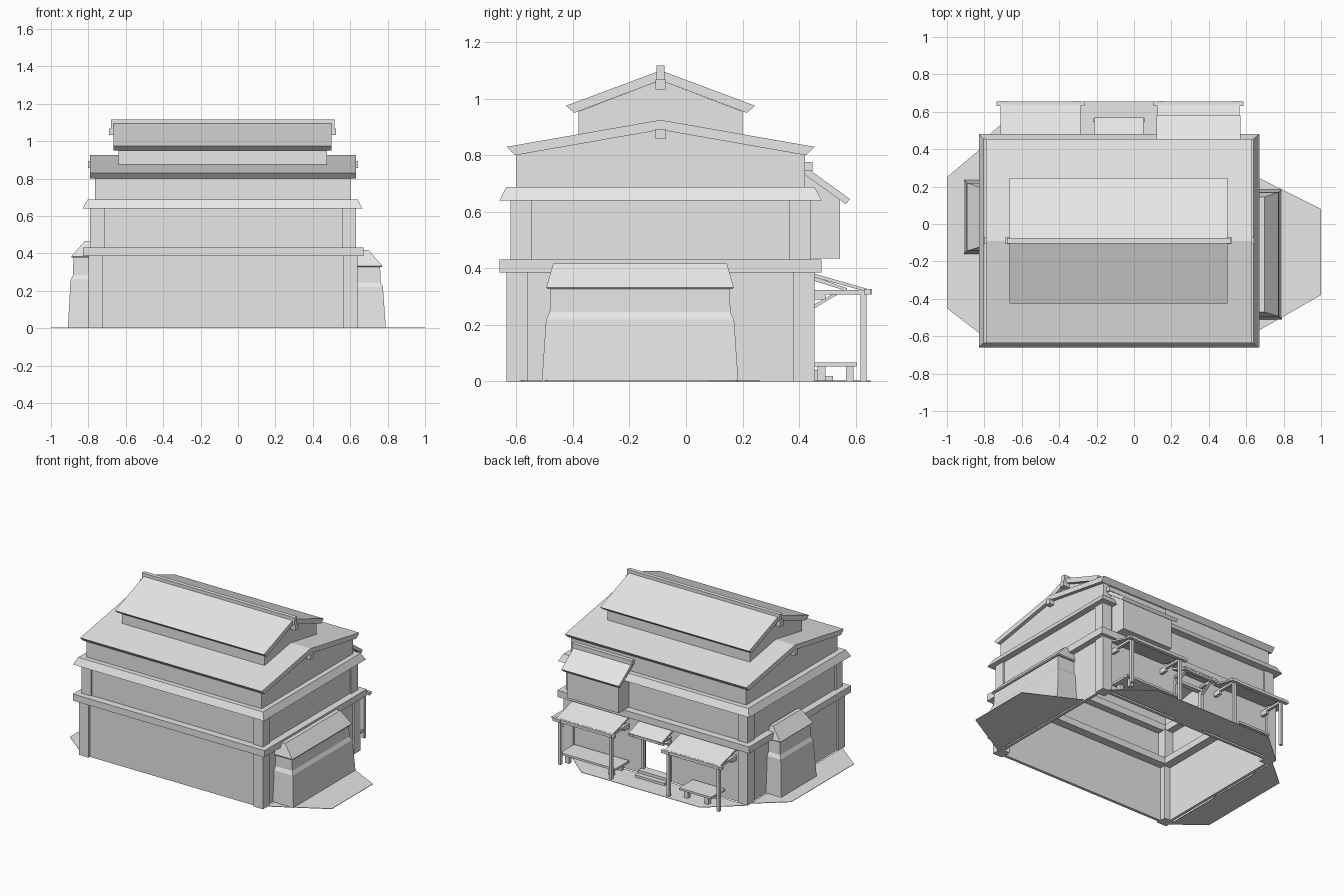
import bpy, bmesh

if "Cube" in bpy.data.objects:
    bpy.data.objects.remove(bpy.data.objects["Cube"], do_unlink=True)

grey = bpy.data.materials.new("plain_grey")
grey.use_nodes = True
tone = (0.8, 0.8, 0.8, 1)
grey.diffuse_color = tone
grey.node_tree.nodes["Principled BSDF"].inputs["Base Color"].default_value = tone


def finish(name, bm):
    bmesh.ops.recalc_face_normals(bm, faces=bm.faces)
    mesh = bpy.data.meshes.new(name)
    bm.to_mesh(mesh)
    bm.free()
    mesh.materials.append(grey)
    obj = bpy.data.objects.new(name, mesh)
    bpy.context.collection.objects.link(obj)
    return obj


def loft(name, rings, bottom=True, top=True, closed=False):
    """Stack of rectangles, each (x0, x1, y0, y1, z), joined by side faces."""
    bm = bmesh.new()
    loops = [[bm.verts.new(p) for p in ((a, c, z), (b, c, z), (b, d, z), (a, d, z))]
             for a, b, c, d, z in rings]
    pairs = list(zip(loops, loops[1:]))
    if closed:
        pairs.append((loops[-1], loops[0]))
    for lo, hi in pairs:
        for i in range(4):
            j = (i + 1) % 4
            bm.faces.new((lo[i], lo[j], hi[j], hi[i]))
    if bottom and not closed:
        bm.faces.new(loops[0])
    if top and not closed:
        bm.faces.new(loops[-1])
    return finish(name, bm)


def box(name, x0, x1, y0, y1, z0, z1):
    return loft(name, [(x0, x1, y0, y1, z0), (x0, x1, y0, y1, z1)])


def prism(name, profile, x0, x1, open_base=False):
    """Side profile of (y, z) points pulled along x; the base is the last edge."""
    bm = bmesh.new()
    a = [bm.verts.new((x0, y, z)) for y, z in profile]
    b = [bm.verts.new((x1, y, z)) for y, z in profile]
    n = len(a)
    for i in range(n - 1 if open_base else n):
        j = (i + 1) % n
        bm.faces.new((a[i], a[j], b[j], b[i]))
    bm.faces.new(a)
    bm.faces.new(b)
    return finish(name, bm)


def collar(name, x0, x1, y0, y1, z0, z1, taper, depth):
    """Hollow band around the building."""
    def ring(d, z):
        return (x0 + d, x1 - d, y0 + d, y1 - d, z)
    return loft(name, [ring(0, z0), ring(taper, z1), ring(depth, z1), ring(depth, z0)],
                closed=True)


def corner_posts(name, x0, x1, y0, y1, z0, z1, w):
    for sx, x in (("right", x0), ("left", x1 - w)):
        for sy, y in (("front", y0), ("back", y1 - w)):
            box(f"{name}_{sy}_{sx}", x, x + w, y, y + w, z0, z1)


def ground(name, points):
    bm = bmesh.new()
    base = bm.faces.new([bm.verts.new((x, y, 0)) for x, y in points])
    res = bmesh.ops.extrude_face_region(bm, geom=[base])
    for v in res["geom"]:
        if isinstance(v, bmesh.types.BMVert):
            v.co.z = 0.003
    bm.faces.new(list(reversed([v for v in bm.verts if v.co.z == 0]))) if base not in bm.faces else None
    return finish(name, bm)


# Ground floor: walls with a doorway at the back
X0, X1, Y0, Y1, H, T = -0.79, 0.63, -0.62, 0.44, 0.39, 0.02
DOOR0, DOOR1, DOOR_H = -0.18, 0.02, 0.28
box("ground_wall_front", X0, X1, Y0, Y0 + T, 0, H)
box("ground_wall_right", X0, X0 + T, Y0 + T, Y1 - T, 0, H)
box("ground_wall_left", X1 - T, X1, Y0 + T, Y1 - T, 0, H)
box("ground_wall_back_right", X0, DOOR0, Y1 - T, Y1, 0, H)
box("ground_wall_back_left", DOOR1, X1, Y1 - T, Y1, 0, H)
box("door_lintel_wall", DOOR0, DOOR1, Y1 - T, Y1, DOOR_H, H)
corner_posts("ground_post", -0.80, 0.64, -0.635, 0.455, 0, H, 0.075)
collar("ledge", -0.83, 0.67, -0.66, 0.48, 0.385, 0.432, 0, 0.12)

# Middle floor and its skirt roof
loft("middle_walls", [(-0.78, 0.62, -0.61, 0.43, 0.43), (-0.78, 0.62, -0.61, 0.43, 0.65)],
     bottom=False, top=False)
corner_posts("middle_post", -0.79, 0.63, -0.62, 0.44, 0.43, 0.645, 0.075)
collar("skirt_roof", -0.83, 0.665, -0.66, 0.48, 0.64, 0.688, 0.025, 0.1)

# Upper floors with pitched roofs around a shared ridge line
RIDGE = -0.09


def storey(name, half, z0, wall, peak, x0, x1, over, eave, rise, beam):
    """Gabled walls, roof slab and ridge beam."""
    prism(name + "_walls", [(RIDGE - half, z0), (RIDGE - half, wall), (RIDGE, peak),
                            (RIDGE + half, wall), (RIDGE + half, z0)], x0, x1, True)
    low, high = eave
    prism(name + "_roof", [(RIDGE - over, high), (RIDGE, rise), (RIDGE + over, high),
                           (RIDGE + over - 0.03, low), (RIDGE, peak),
                           (RIDGE - over + 0.03, low)], x0 - 0.025, x1 + 0.025)
    box(name + "_ridge_beam", x0 - beam, x1 + beam, RIDGE - 0.018, RIDGE + 0.018,
        peak - 0.033, peak + 0.003)


storey("upper", 0.51, 0.68, 0.803, 0.89, -0.765, 0.605, 0.545, (0.80, 0.83), 0.925, 0.037)
storey("attic", 0.29, 0.82, 0.955, 1.065, -0.64, 0.475, 0.335, (0.95, 0.975), 1.10, 0.05)
box("ridge_cap", -0.68, 0.515, RIDGE - 0.014, RIDGE + 0.014, 1.06, 1.117)


# Side storehouses with flared bases and hipped roofs
def storehouse(name, side, wall, reach, y0, y1, step, eave):
    def ring(inset, z):
        ends = sorted((side * wall, side * (reach - inset)))
        return (*ends, y0 + inset, y1 - inset, z)
    loft(name + "_walls", [ring(0, 0), ring(0.015, step), ring(0.028, step + 0.025),
                           ring(0.03, eave + 0.005)], bottom=False)

    def roof(x, dy, z):
        return (*sorted((side * wall, side * x)), y0 + dy, y1 - dy, z)
    loft(name + "_roof", [roof(reach - 0.022, 0.02, eave), roof(reach - 0.018, 0.016, eave + 0.006),
                          roof(reach - 0.092, 0.04, eave + 0.09)])


storehouse("left_storehouse", 1, 0.63, 0.79, -0.51, 0.185, 0.22, 0.327)
storehouse("right_storehouse", -1, 0.79, 0.91, -0.16, 0.235, 0.26, 0.377)

# Paved ground around three sides
ground("left_paving", [(0.64, -0.585), (1.0, -0.38), (1.0, 0.08), (0.64, 0.26)])
ground("right_paving", [(-0.80, 0.42), (-1.0, 0.25), (-1.0, -0.45), (-0.80, -0.605)])
ground("back_paving", [(0.6, 0.455), (0.36, 0.655), (-0.57, 0.655), (-0.8, 0.455)])


# Market stalls on the back wall
def stall(name, x0, x1, bench0, bench1):
    prism(name + "_roof", [(0.44, 0.385), (0.64, 0.328), (0.638, 0.318), (0.44, 0.372)], x0, x1)
    box(name + "_front_beam", x0 - 0.02, x1 + 0.02, 0.63, 0.655, 0.307, 0.327)
    for i, x in enumerate((x0 + 0.01, x1 - 0.03)):
        box(f"{name}_post_{i}", x, x + 0.02, 0.617, 0.638, 0, 0.315)
        box(f"{name}_rail_{i}", x, x + 0.02, 0.44, 0.655, 0.308, 0.324)
        box(f"{name}_bracket_{i}", x, x + 0.02, 0.44, 0.495, 0.29, 0.308)
        box(f"{name}_beam_end_{i}", x - 0.01, x + 0.03, 0.635, 0.658, 0.307, 0.327)
    box(name + "_bench", bench0, bench1, 0.45, 0.605, 0.053, 0.068)
    for i, x in enumerate((bench0 + 0.03, bench1 - 0.06)):
        for j, y in enumerate((0.465, 0.565)):
            box(f"{name}_bench_leg_{i}{j}", x, x + 0.03, y, y + 0.028, 0, 0.055)


stall("right_stall", -0.715, -0.285, -0.62, -0.37)
stall("left_stall", 0.125, 0.565, 0.13, 0.56)

# Door canopy, frame and steps
prism("door_canopy", [(0.44, 0.375), (0.57, 0.33), (0.568, 0.32), (0.44, 0.36)], -0.21, 0.05)
box("door_canopy_beam", -0.22, 0.06, 0.545, 0.565, 0.308, 0.324)
for side, x in (("right", -0.195), ("left", 0.015)):
    box("door_jamb_" + side, x, x + 0.02, 0.43, 0.455, 0, 0.30)
    box("door_canopy_rail_" + side, x, x + 0.02, 0.44, 0.57, 0.308, 0.322)
    prism("door_brace_" + side, [(0.44, 0.25), (0.54, 0.31), (0.52, 0.31), (0.44, 0.265)],
          x, x + 0.02)
box("door_head", -0.195, 0.035, 0.43, 0.455, 0.28, 0.30)
box("door_upper_step", -0.195, 0.035, 0.42, 0.485, 0, 0.04)
box("door_lower_step", -0.195, 0.035, 0.48, 0.52, 0, 0.02)

# Projecting bay on the middle floor at the back
prism("bay_walls", [(0.42, 0.435), (0.42, 0.735), (0.545, 0.65), (0.545, 0.435)], 0.145, 0.545)
prism("bay_roof", [(0.415, 0.765), (0.58, 0.645), (0.565, 0.627), (0.415, 0.735)], 0.12, 0.57)
box("bay_ridge_beam", 0.11, 0.58, 0.415, 0.447, 0.745, 0.777)
